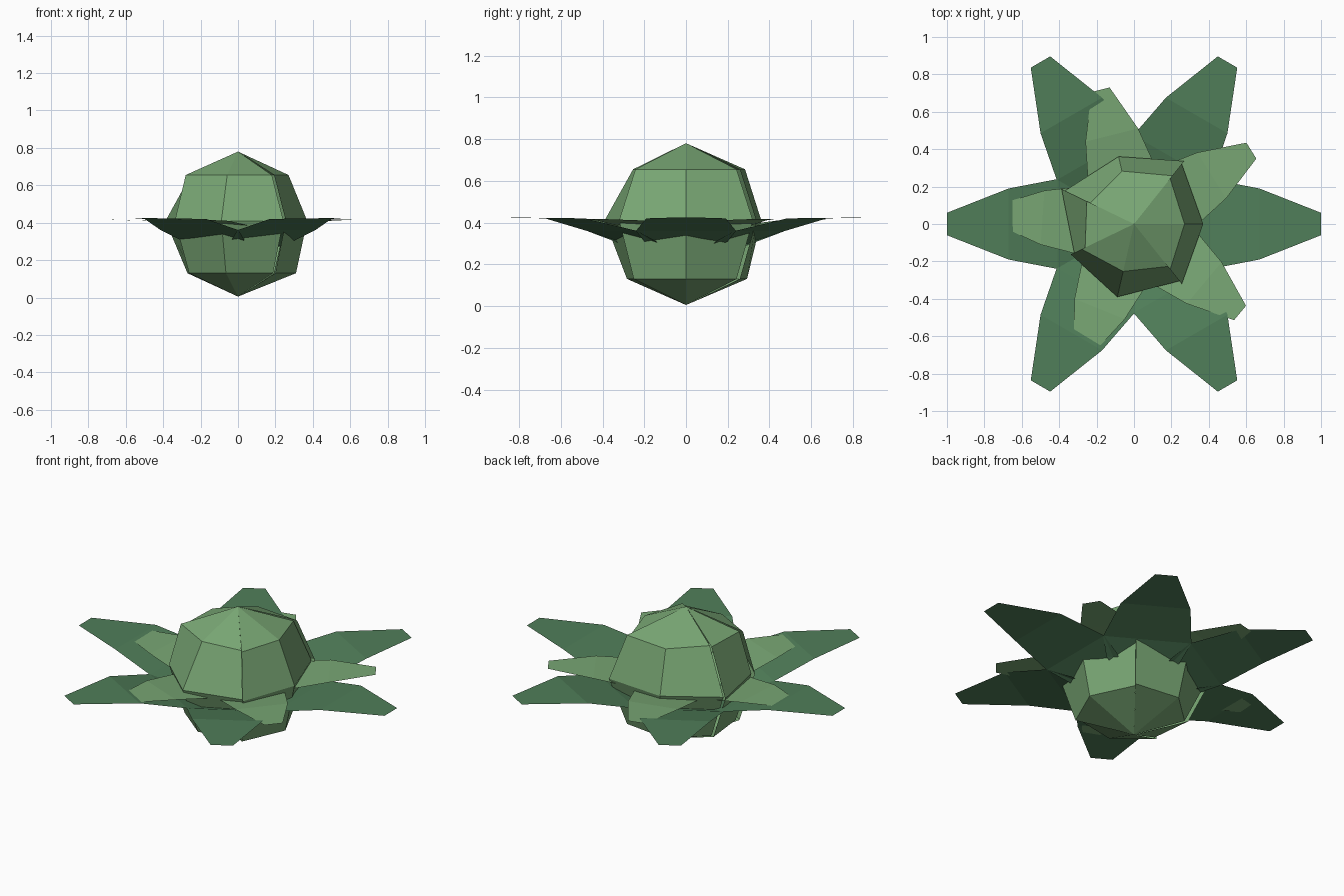
import bpy, bmesh, math

if "Cube" in bpy.data.objects:
    bpy.data.objects.remove(bpy.data.objects["Cube"])

def material(name, rgb):
    m = bpy.data.materials.new(name)
    m.diffuse_color = (*rgb, 1)
    m.use_nodes = True
    m.node_tree.nodes["Principled BSDF"].inputs["Base Color"].default_value = m.diffuse_color
    return m

dark = material("dark leaf green", (0.08, 0.209, 0.10))
light = material("light cabbage green", (0.19, 0.385, 0.175))

def build(name, rows, mat):
    """Skin a grid of points, rows of equal length, into one object."""
    bm = bmesh.new()
    grid = [[bm.verts.new(p) for p in row] for row in rows]
    for a, b in zip(grid, grid[1:]):
        for i in range(len(a) - 1):
            bm.faces.new((a[i], a[i + 1], b[i + 1], b[i]))
    bmesh.ops.remove_doubles(bm, verts=bm.verts, dist=0.0005)
    me = bpy.data.meshes.new(name)
    bm.to_mesh(me)
    bm.free()
    me.materials.append(mat)
    ob = bpy.data.objects.new(name, me)
    bpy.context.collection.objects.link(ob)
    return ob

def leaf(name, angle, profile, mat):
    """Flat spreading leaf: profile holds (distance, half width, height)."""
    c, s = math.cos(math.radians(angle)), math.sin(math.radians(angle))
    rows = [[(r * c + w * t * s, r * s - w * t * c, z) for t in (1, -1)]
            for r, w, z in profile]
    return build(name, rows, mat)

# Outer leaves
outer = [(0.20, 0.13, 0.27), (0.28, 0.20, 0.31), (0.41, 0.24, 0.36),
         (0.67, 0.19, 0.42), (1.0, 0.06, 0.424)]
for k in range(6):
    leaf(f"outer_leaf_{k + 1}", 60 * k, outer, dark)

# Inner leaves
inner = [(0.15, 0.10, 0.32), (0.30, 0.18, 0.385), (0.49, 0.145, 0.41),
         (0.74, 0.05, 0.418)]
for k in range(5):
    leaf(f"inner_leaf_{k + 1}", 32 + 72 * k, inner, light)

# Head: seven columns of (upper, middle, lower) radius, wrapped by four leaves
columns = [(0.27, 0.37, 0.31), (0.33, 0.43, 0.33), (0.29, 0.37, 0.30),
           (0.28, 0.43, 0.30), (0.31, 0.375, 0.29), (0.26, 0.40, 0.29),
           (0.31, 0.41, 0.32)]
heights = (0.655, 0.41, 0.13)

def head_leaf(name, cols):
    last = len(cols) - 1
    rows = [[(0, 0, 0.78)] * len(cols)]
    for j, z in enumerate(heights):
        row = []
        for i, k in enumerate(cols):
            a = math.tau * (k % 7) / 7
            # the trailing edge tucks under the next leaf
            r = columns[k % 7][j] - (0.02 if i == last else 0)
            row.append((r * math.cos(a), r * math.sin(a), z))
        rows.append(row)
    rows.append([(0, 0, 0.005)] * len(cols))
    # drop the collapsed ends into triangle fans
    bm = bmesh.new()
    top, bottom = bm.verts.new(rows[0][0]), bm.verts.new(rows[-1][0])
    grid = [[bm.verts.new(p) for p in row] for row in rows[1:-1]]
    for i in range(last):
        bm.faces.new((top, grid[0][i], grid[0][i + 1]))
        bm.faces.new((bottom, grid[-1][i + 1], grid[-1][i]))
        for a, b in zip(grid, grid[1:]):
            bm.faces.new((a[i], b[i], b[i + 1], a[i + 1]))
    me = bpy.data.meshes.new(name)
    bm.to_mesh(me)
    bm.free()
    me.materials.append(light)
    ob = bpy.data.objects.new(name, me)
    bpy.context.collection.objects.link(ob)

for n, cols in enumerate([(4, 5, 6), (6, 7, 8), (1, 2, 3), (3, 4)]):
    head_leaf(f"head_leaf_{n + 1}", cols)
